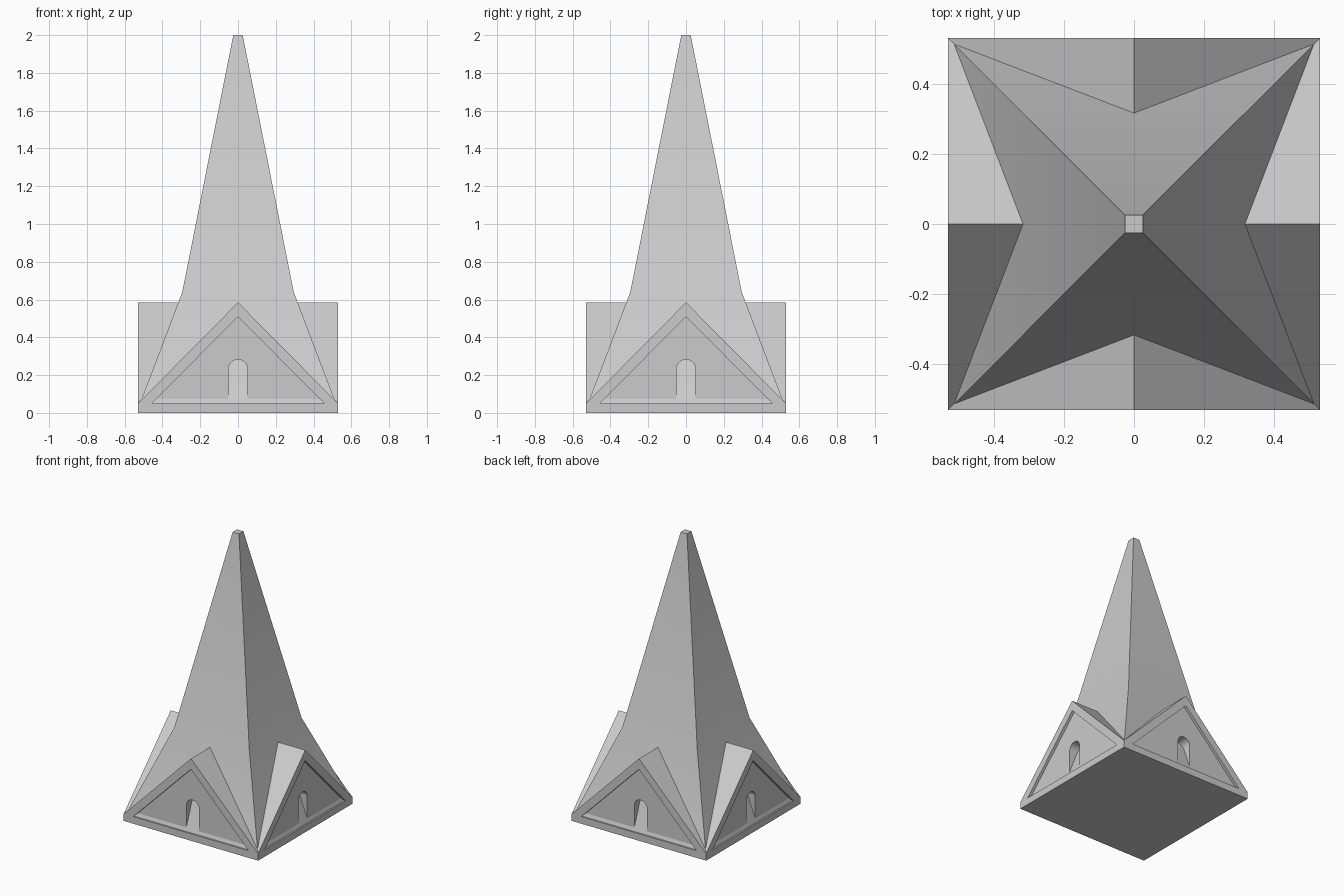
import bpy, bmesh, math
from mathutils import Matrix

if "Cube" in bpy.data.objects:
    bpy.data.objects.remove(bpy.data.objects["Cube"], do_unlink=True)

stone = bpy.data.materials.new("light grey stone")
stone.use_nodes = True
GREY = (0.6, 0.6, 0.6, 1)
stone.diffuse_color = GREY
stone.node_tree.nodes["Principled BSDF"].inputs["Base Color"].default_value = GREY

HALF, EAVE, RIDGE = 0.53, 0.05, 0.585


def finish(name, bm):
    bmesh.ops.recalc_face_normals(bm, faces=bm.faces)
    mesh = bpy.data.meshes.new(name)
    bm.to_mesh(mesh)
    bm.free()
    mesh.materials.append(stone)
    obj = bpy.data.objects.new(name, mesh)
    bpy.context.collection.objects.link(obj)
    return obj


def prism(name, profile, y0, y1, turn=0):
    """Extrude an x-z outline from y0 to y1, then turn it about z."""
    bm = bmesh.new()
    face = bm.faces.new([bm.verts.new((x, y0, z)) for x, z in profile])
    new = bmesh.ops.extrude_face_region(bm, geom=[face])["geom"]
    moved = [v for v in new if isinstance(v, bmesh.types.BMVert)]
    bmesh.ops.translate(bm, verts=moved, vec=(0, y1 - y0, 0))
    bmesh.ops.rotate(bm, verts=bm.verts, matrix=Matrix.Rotation(turn, 3, "Z"))
    return finish(name, bm)


def boolean(target, other, operation):
    mod = target.modifiers.new(operation.lower(), "BOOLEAN")
    mod.operation, mod.solver, mod.object = operation, "EXACT", other
    bpy.context.view_layer.objects.active = target
    bpy.ops.object.modifier_apply(modifier=mod.name)
    bpy.data.objects.remove(other, do_unlink=True)


def smooth(obj, degrees):
    bpy.ops.object.select_all(action="DESELECT")
    obj.select_set(True)
    bpy.context.view_layer.objects.active = obj
    bpy.ops.object.shade_smooth_by_angle(angle=math.radians(degrees))


# Crossed gable roofs on a thin square plinth
gable = [(-HALF, 0), (HALF, 0), (HALF, EAVE), (0, RIDGE), (-HALF, EAVE)]
base = prism("gabled_base", gable, -HALF, HALF)
boolean(base, prism("cross_gable", gable, -HALF, HALF, math.pi / 2), "UNION")

# Recessed triangular panel and arched doorway on all four sides
panel = [(-0.455, EAVE), (0.455, EAVE), (0, 0.51)]
arch = [(0.05 * math.cos(a), 0.232 + 0.05 * math.sin(a))
        for a in (math.pi * i / 16 for i in range(17))]
door = [(-0.05, EAVE), (0.05, EAVE)] + arch
for i in range(4):
    turn = i * math.pi / 2
    boolean(base, prism("panel_cutter", panel, -0.6, -HALF + 0.02, turn), "DIFFERENCE")
    boolean(base, prism("door_cutter", door, -0.6, -HALF + 0.12, turn), "DIFFERENCE")
smooth(base, 30)

# Spire: square rings, flared below and steep above
bm = bmesh.new()
rings = []
for half, z in ((0.519, EAVE), (0.295, 0.64), (0.025, 2.0)):
    rings.append([bm.verts.new((half * sx, half * sy, z))
                  for sx, sy in ((-1, -1), (1, -1), (1, 1), (-1, 1))])
for low, high in zip(rings, rings[1:]):
    for i in range(4):
        j = (i + 1) % 4
        bm.faces.new((low[i], low[j], high[j], high[i]))
bm.faces.new(rings[-1])
spire = finish("spire", bm)

# Open the flare above the doorways so the niches stay clear
for i in range(4):
    turn = i * math.pi / 2
smooth(spire, 30)
